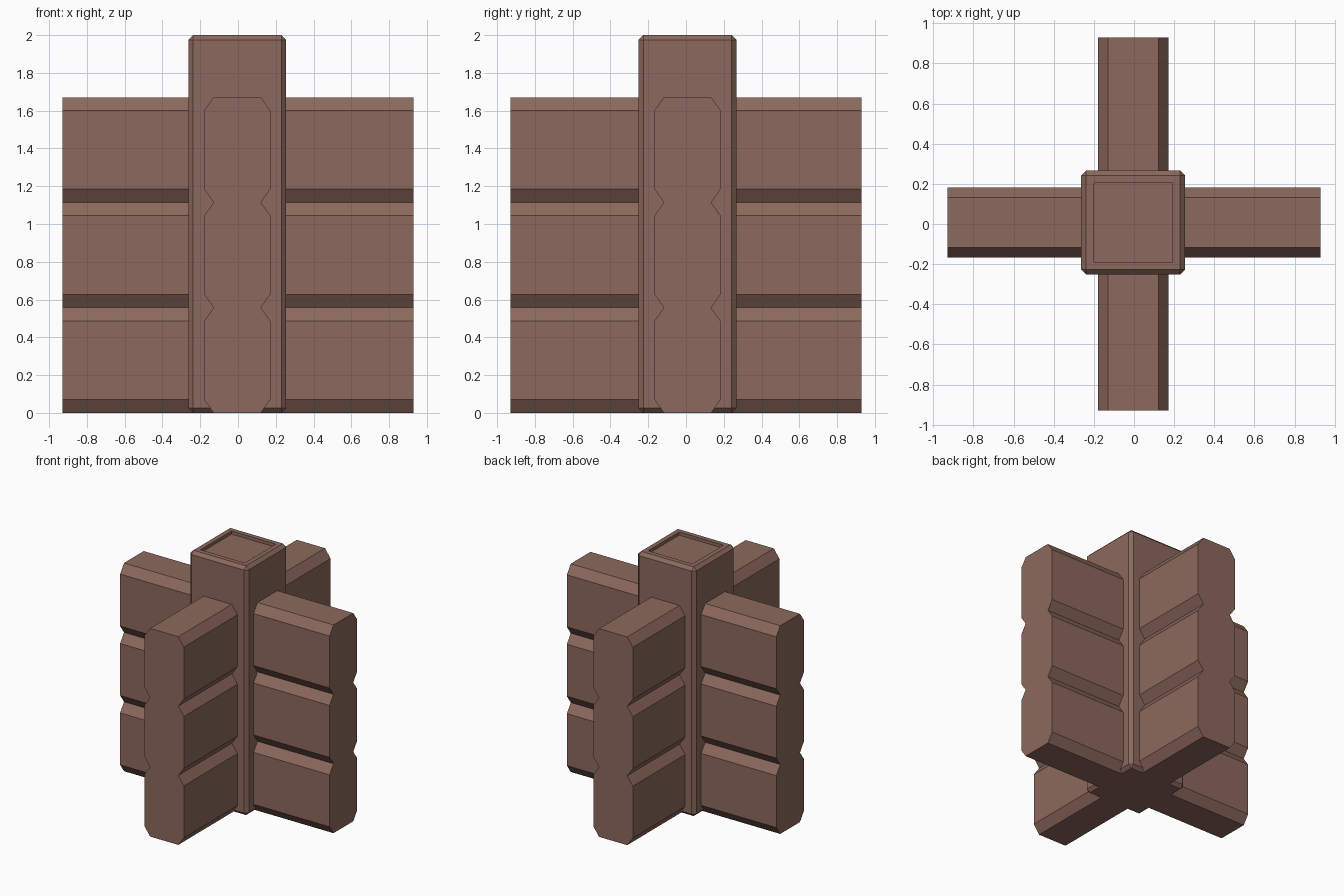
import bpy
import bmesh
from mathutils import Matrix

if "Cube" in bpy.data.objects:
    bpy.data.objects.remove(bpy.data.objects["Cube"])

CX, CY = -0.004, 0.008      # axis of the post
REACH = 0.93                # outer end of every arm

brown = bpy.data.materials.new("brown")
brown.diffuse_color = (0.262, 0.141, 0.109, 1)
brown.use_nodes = True
brown.node_tree.nodes["Principled BSDF"].inputs["Base Color"].default_value = brown.diffuse_color


def add_object(name, bm):
    bmesh.ops.recalc_face_normals(bm, faces=bm.faces)
    mesh = bpy.data.meshes.new(name)
    bm.to_mesh(mesh)
    bm.free()
    mesh.materials.append(brown)
    obj = bpy.data.objects.new(name, mesh)
    bpy.context.collection.objects.link(obj)
    return obj


# Centre post: box with every edge chamfered and a sunken top panel
bm = bmesh.new()
bmesh.ops.create_cube(bm, size=1, matrix=Matrix.Translation((CX, CY, 1))
                      @ Matrix.Diagonal((0.518, 0.518, 2, 1)))
bmesh.ops.bevel(bm, geom=bm.edges[:], offset=0.025, segments=1,
                affect='EDGES', clamp_overlap=True)
bm.normal_update()
top = max(bm.faces, key=lambda f: f.calc_center_median().z)
bmesh.ops.inset_region(bm, faces=[top], thickness=0.053)
rim = bmesh.ops.extrude_face_region(bm, geom=[top])
bmesh.ops.translate(bm, vec=(0, 0, -0.025),
                    verts=[v for v in rim["geom"] if isinstance(v, bmesh.types.BMVert)])
if top.is_valid:
    bmesh.ops.delete(bm, geom=[top], context='FACES_ONLY')
add_object("post", bm)

# Arm cross-section: three stacked blocks with chamfered long edges
WIDE, NARROW, CHAMFER, STEP = 0.175, 0.125, 0.07, 0.557
half = [(NARROW, 0.0)]
for i in range(3):
    z = i * STEP
    half += [(WIDE, z + CHAMFER), (WIDE, z + STEP - CHAMFER), (NARROW, z + STEP)]
section = half + [(-w, z) for w, z in reversed(half)]

# Four arms reaching out from inside the post
for name, (dx, dy) in {"right_arm": (1, 0), "back_arm": (0, 1),
                       "left_arm": (-1, 0), "front_arm": (0, -1)}.items():
    bm = bmesh.new()
    length = REACH - (CX * dx + CY * dy)
    rings = [[bm.verts.new((CX + dx * r - dy * w, CY + dy * r + dx * w, z))
              for w, z in section] for r in (0.19, length)]
    bm.faces.new(rings[0])
    bm.faces.new(rings[1])
    n = len(section)
    for i in range(n):
        j = (i + 1) % n
        bm.faces.new((rings[0][i], rings[0][j], rings[1][j], rings[1][i]))
    add_object(name, bm)
